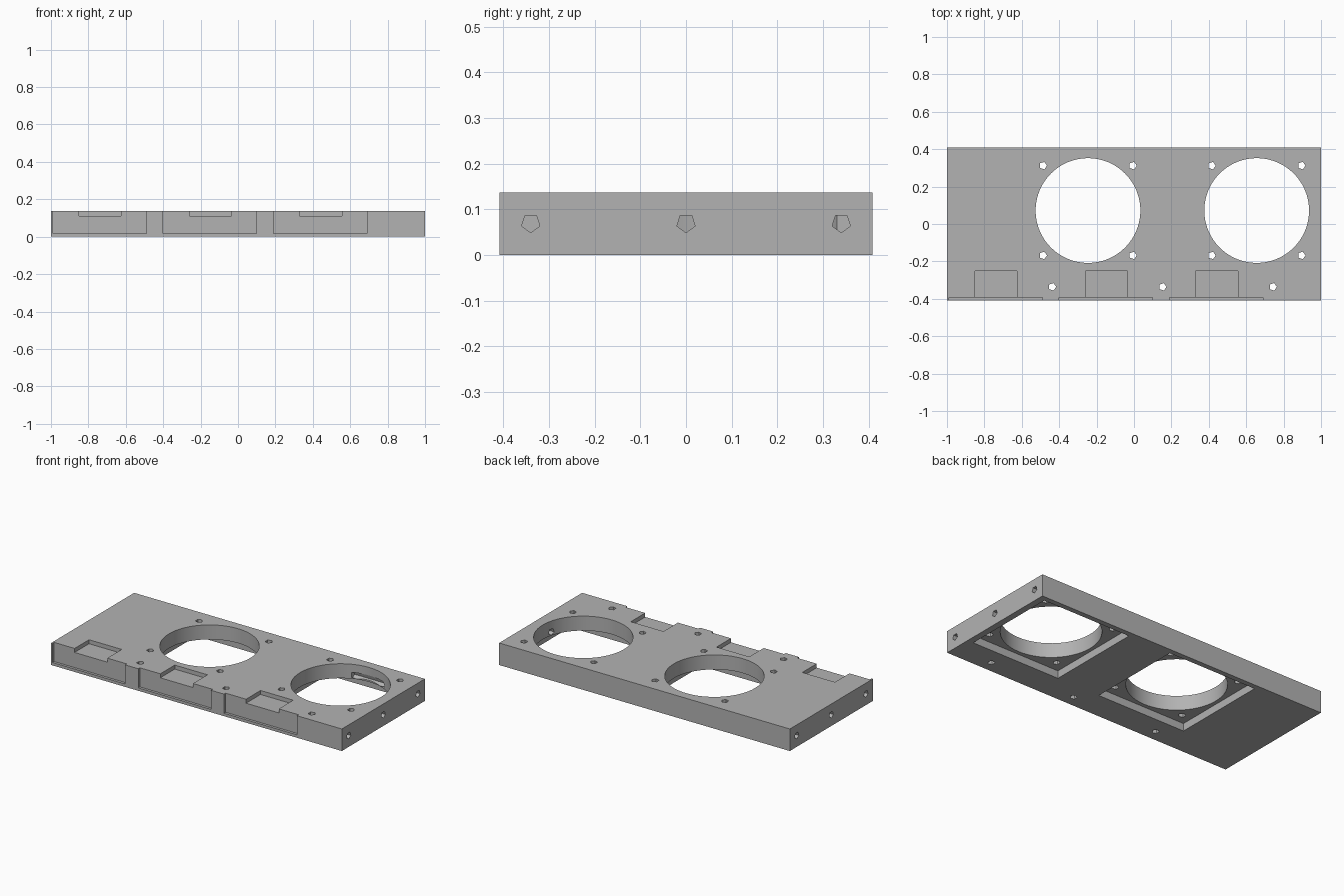
import bpy
import math

if "Cube" in bpy.data.objects:
    bpy.data.objects.remove(bpy.data.objects["Cube"], do_unlink=True)

HEIGHT, FRONT, BACK = 0.137, -0.408, 0.408
OVER = 0.05  # how far cutters reach past open sides

grey = bpy.data.materials.new("grey_plastic")
grey.use_nodes = True
colour = (0.45, 0.45, 0.45, 1)
grey.diffuse_color = colour
grey.node_tree.nodes["Principled BSDF"].inputs["Base Color"].default_value = colour


def box(name, x0, x1, y0, y1, z0, z1):
    bpy.ops.mesh.primitive_cube_add(
        size=1, location=((x0 + x1) / 2, (y0 + y1) / 2, (z0 + z1) / 2))
    ob = bpy.context.object
    ob.name = name
    ob.scale = (x1 - x0, y1 - y0, z1 - z0)
    bpy.ops.object.transform_apply(location=True, rotation=True, scale=True)
    return ob


def rod(name, sides, radius, length, location, along_x=False):
    # Upright prism with a corner towards +x; tipped, that corner points down
    bpy.ops.mesh.primitive_cylinder_add(
        vertices=sides, radius=radius, depth=length, location=location)
    ob = bpy.context.object
    ob.name = name
    ob.rotation_euler = (0, 0, -math.pi / 2)
    bpy.ops.object.transform_apply(location=False, rotation=True, scale=False)
    if along_x:
        ob.rotation_euler = (0, math.pi / 2, 0)
    bpy.ops.object.transform_apply(location=True, rotation=True, scale=False)
    return ob


def cut(target, cutter):
    cutter.hide_render = True
    mod = target.modifiers.new("cut", "BOOLEAN")
    mod.operation = "DIFFERENCE"
    mod.solver = "EXACT"
    mod.object = cutter
    bpy.context.view_layer.objects.active = target
    bpy.ops.object.modifier_apply(modifier=mod.name)
    bpy.data.objects.remove(cutter, do_unlink=True)


plate = box("mounting_plate", -1, 1, FRONT, BACK, 0, HEIGHT)

# Fan openings: round bore, square recess underneath, four screw holes
FAN_Y, POCKET, SCREW = 0.072, 0.304, 0.24
for fan_x in (-0.246, 0.656):
    cut(plate, box("fan_recess", fan_x - POCKET, fan_x + POCKET,
                   FAN_Y - POCKET, FAN_Y + POCKET, -OVER, 0.047))
    cut(plate, rod("fan_bore", 96, 0.28, 0.5, (fan_x, FAN_Y, 0.1)))
    for sx in (-SCREW, SCREW):
        for sy in (-SCREW, SCREW):
            cut(plate, rod("fan_screw_hole", 5, 0.021, 0.5,
                           (fan_x + sx, FAN_Y + sy, 0.1)))

# Front bays: shallow face recess, top notch and a screw hole beside each
for i in range(3):
    x = -0.99 + 0.59 * i
    cut(plate, box("face_recess", x, x + 0.5, FRONT - OVER, -0.392,
                   0.018, HEIGHT + OVER))
    cut(plate, box("top_notch", x + 0.14, x + 0.365, FRONT - OVER, -0.25,
                   0.112, HEIGHT + OVER))
    cut(plate, rod("bay_screw_hole", 5, 0.021, 0.5, (x + 0.553, -0.336, 0.1)))

# Long blind holes in both ends
for side in (-1, 1):
    for y in (-0.34, 0, 0.34):
        cut(plate, rod("end_hole", 5, 0.021, 0.9, (side, y, 0.07), True))

plate.data.materials.clear()
plate.data.materials.append(grey)
for face in plate.data.polygons:
    face.material_index = 0

# Smooth the bores while keeping edges crisp
bpy.ops.object.select_all(action="DESELECT")
plate.select_set(True)
bpy.context.view_layer.objects.active = plate
bpy.ops.object.shade_smooth_by_angle(angle=math.radians(20))
